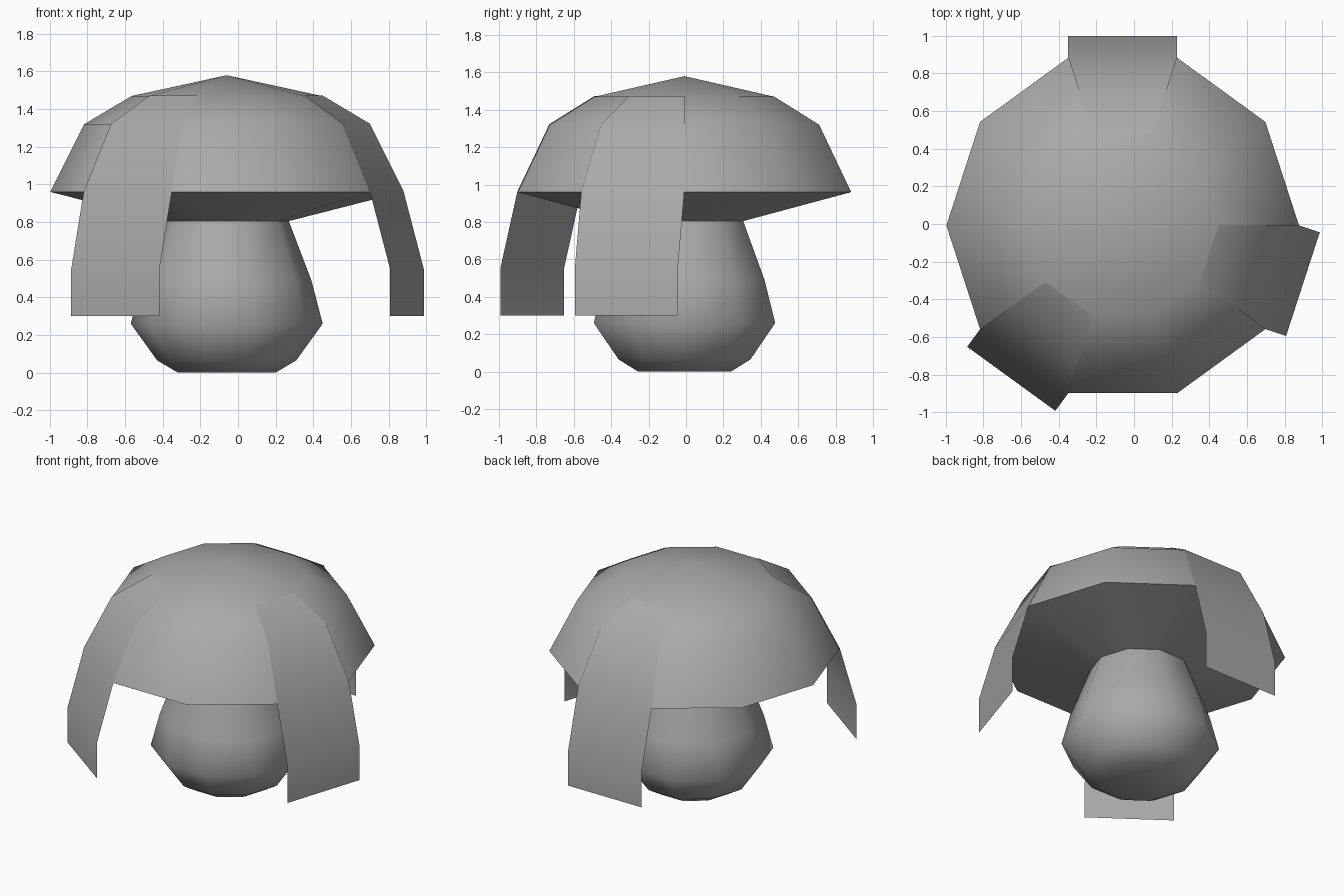
import bpy
import math
from mathutils import Vector

if "Cube" in bpy.data.objects:
    bpy.data.objects.remove(bpy.data.objects["Cube"], do_unlink=True)

SIDES = 10
CENTRE = Vector((-0.06, -0.008, 0))

grey = bpy.data.materials.new("plain grey")
grey.use_nodes = True
grey.diffuse_color = (0.4, 0.4, 0.4, 1)
grey.node_tree.nodes["Principled BSDF"].inputs["Base Color"].default_value = (0.4, 0.4, 0.4, 1)


def corner(step, radius, z):
    a = math.tau * step / SIDES
    return CENTRE + Vector((radius * math.cos(a), radius * math.sin(a), z))


def build(name, verts, faces):
    mesh = bpy.data.meshes.new(name)
    mesh.from_pydata(verts, [], faces)
    mesh.materials.append(grey)
    obj = bpy.data.objects.new(name, mesh)
    bpy.context.collection.objects.link(obj)
    bpy.ops.object.select_all(action="DESELECT")
    obj.select_set(True)
    bpy.context.view_layer.objects.active = obj
    bpy.ops.object.shade_smooth_by_angle(angle=math.radians(60))
    return obj


def lathe(name, profile, apex=None):
    """Ten-sided turned shape; profile runs from bottom to top."""
    verts = [corner(s, r, z) for r, z in profile for s in range(SIDES)]
    faces = []
    for ring in range(len(profile) - 1):
        for s in range(SIDES):
            a, b = ring * SIDES + s, ring * SIDES + (s + 1) % SIDES
            faces.append((a, b, b + SIDES, a + SIDES))
    if apex is None:
        faces.append(tuple(reversed(range(SIDES))))
    else:
        top = len(verts)
        verts.append(CENTRE + Vector((0, 0, apex)))
        start = top - SIDES
        faces += [(start + s, start + (s + 1) % SIDES, top) for s in range(SIDES)]
    return build(name, verts, faces)


# Stem: bulbous, flat at the bottom
lathe("stem", [(0.26, 0), (0.37, 0.065), (0.51, 0.26), (0.45, 0.49), (0.33, 0.805)])

# Cap: shallow underside, rim and dome
dome = [(0.937, 0.96), (0.757, 1.32), (0.505, 1.47)]
lathe("cap", [(0.33, 0.805)] + dome, apex=1.58)


# Straps: each lies on one side of the dome, then hangs below the rim
def strap(name, side):
    a = math.tau * (side + 0.5) / SIDES
    out = Vector((math.cos(a), math.sin(a), 0))
    lift = out * 0.003 + Vector((0, 0, 0.003))
    rows = [[corner(side + k, r, z) + lift for k in (0, 1)] for r, z in reversed(dome)]
    rim = rows[-1]
    for z in (0.55, 0.30):
        rows.append([Vector((p.x, p.y, z)) + out * 0.113 for p in rim])
    verts = [p for row in rows for p in row]
    faces = [(i, i + 2, i + 3, i + 1) for i in range(0, len(verts) - 2, 2)]
    build(name, verts, faces)


strap("back_strap", 2)
strap("front_right_strap", 6)
strap("front_left_strap", 9)
